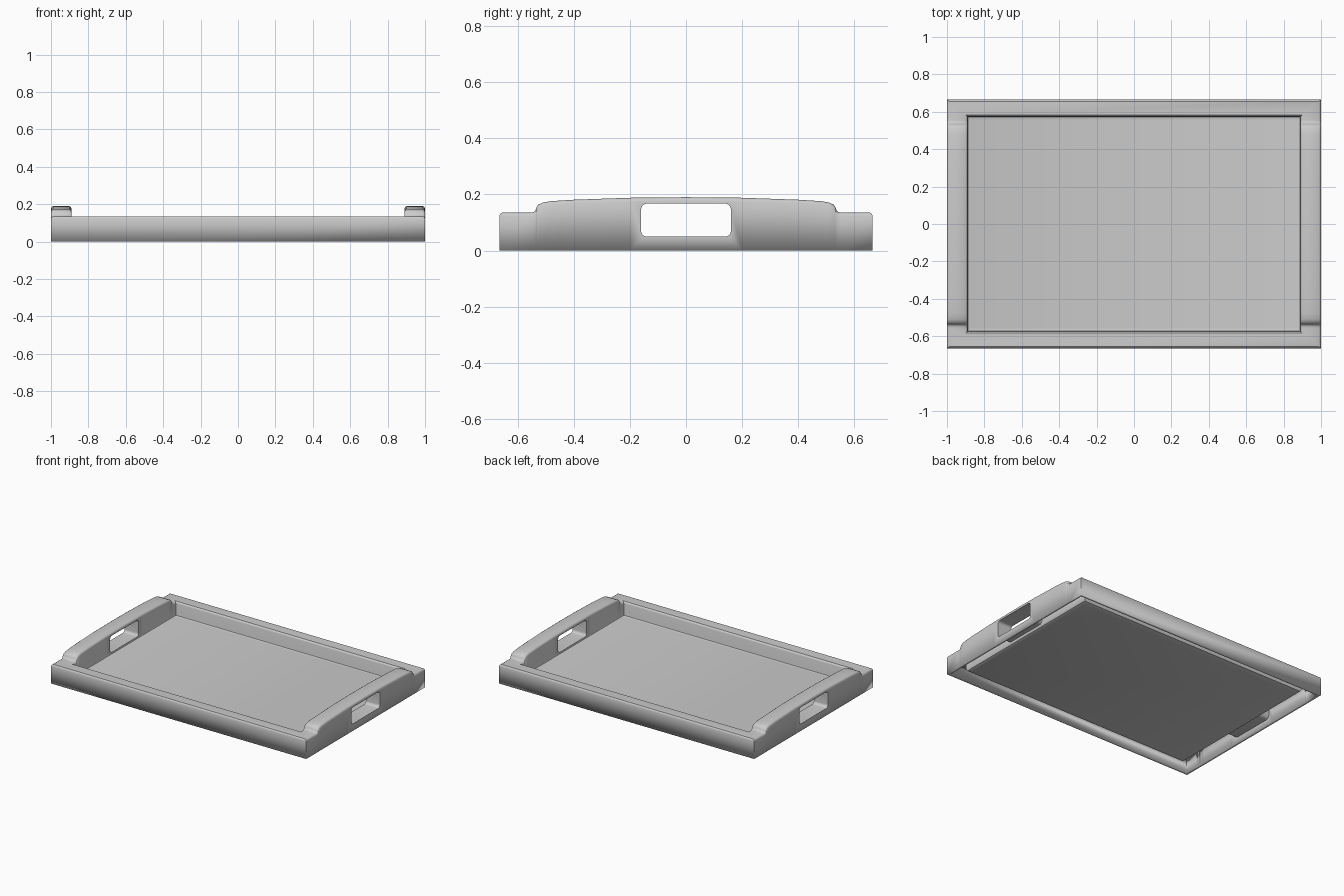
import bpy, bmesh, math

if "Cube" in bpy.data.objects:
    bpy.data.objects.remove(bpy.data.objects["Cube"])

X, Y, RAIL = 1.0, 0.665, 0.135      # outer half sizes, rail height
WX, WY = 0.11, 0.09                 # border widths
T, FLOOR = 0.016, 0.038             # shell thickness, floor top


def top_height(y):
    """Height of the end walls: low corners, rounded step, shallow arch."""
    pts = [(0, .190), (.2, .188), (.4, .181), (.48, .176), (.51, .171),
           (.527, .163), (.533, .153), (.537, .142), (.545, .136), (.555, RAIL)]
    a = abs(y)
    for (y0, z0), (y1, z1) in zip(pts, pts[1:]):
        if a <= y1:
            return z0 + (z1 - z0) * (a - y0) / (y1 - y0)
    return RAIL


def section(h):
    """Border profile: (fraction across the border, height)."""
    r = .012
    return [(0, 0), (0, h - r), (.03, h - r * .4), (.1, h), (.9, h),
            (.97, h - r * .4), (1, h - r), (1, FLOOR + .01),
            (1.03, FLOOR + .003), (1.1, FLOOR)]


def new_object(name, bm):
    bmesh.ops.recalc_face_normals(bm, faces=bm.faces)
    me = bpy.data.meshes.new(name)
    bm.to_mesh(me)
    bm.free()
    ob = bpy.data.objects.new(name, me)
    bpy.context.collection.objects.link(ob)
    return ob


def smooth(ob):
    bpy.ops.object.select_all(action='DESELECT')
    ob.select_set(True)
    bpy.context.view_layer.objects.active = ob
    bpy.ops.object.shade_smooth_by_angle(angle=math.radians(35))


def rounded_rect(grow=0.0):
    """Hand hole outline in y, z."""
    hy, z0, z1, r = .16 + grow, .05 - grow, .167 + grow, .02 + grow
    out = []
    for i, (cy, cz) in enumerate([(hy - r, z1 - r), (-hy + r, z1 - r),
                                  (-hy + r, z0 + r), (hy - r, z0 + r)]):
        for k in range(6):
            a = math.pi / 2 * (i + k / 5)
            out.append((cy + r * math.cos(a), cz + r * math.sin(a)))
    return out


# Tray shell: border profile swept round the rectangle with mitred corners
half = [0, .1, .2, .3, .4, .48, .51, .527, .533, .537, .545, .555]
ys = sorted({s * v for v in half for s in (1, -1)})
stations = [(X, -Y)] + [(X, y) for y in ys] + [(X, Y), (-X, Y)]
stations += [(-X, y) for y in reversed(ys)] + [(-X, -Y)]
bm = bmesh.new()
rings = []
for x, y in stations:
    corner = abs(y) == Y
    ring = []
    for f, z in section(top_height(y)):
        px = math.copysign(X - f * WX, x)
        py = math.copysign(Y - f * WY, y) if corner else y
        ring.append(bm.verts.new((px, py, z)))
    rings.append(ring)
for a, b in zip(rings, rings[1:] + rings[:1]):
    for i in range(len(a) - 1):
        bm.faces.new((a[i], b[i], b[i + 1], a[i + 1]))
floor = bm.faces.new([r[-1] for r in rings])
bm.normal_update()
bmesh.ops.recalc_face_normals(bm, faces=bm.faces)
bm.normal_update()
flip = floor.normal.z < 0
me = bpy.data.meshes.new("tray_shell")
if flip:
    bmesh.ops.reverse_faces(bm, faces=bm.faces)
bm.to_mesh(me)
bm.free()
tray = bpy.data.objects.new("tray_shell", me)
bpy.context.collection.objects.link(tray)
m = tray.modifiers.new("thickness", 'SOLIDIFY')
m.thickness, m.offset, m.use_even_offset = T, -1, True

# Hand holes through both end walls
bm = bmesh.new()
loops = [[bm.verts.new((x, y, z)) for y, z in rounded_rect()] for x in (-1.2, 1.2)]
n = len(loops[0])
for i in range(n):
    j = (i + 1) % n
    bm.faces.new((loops[0][i], loops[0][j], loops[1][j], loops[1][i]))
bm.faces.new(loops[0])
bm.faces.new(loops[1])
cutter = new_object("hand_hole_cutter", bm)
cutter.hide_render = True
cutter.hide_set(True)
b = tray.modifiers.new("hand_holes", 'BOOLEAN')
b.operation, b.solver, b.object = 'DIFFERENCE', 'EXACT', cutter
smooth(tray)

# Liners joining the two skins round each hand hole
for side, name in ((1, "right_hand_hole_liner"), (-1, "left_hand_hole_liner")):
    bm = bmesh.new()
    x0, x1 = side * (X - WX + T), side * (X - T)
    loops = [[bm.verts.new((x, y, z)) for y, z in rounded_rect(g)]
             for x, g in ((x0, 0), (x1, 0), (x1, .007), (x0, .007))]
    for k in range(4):
        p, q = loops[k], loops[(k + 1) % 4]
        for i in range(n):
            j = (i + 1) % n
            bm.faces.new((p[i], p[j], q[j], q[i]))
    smooth(new_object(name, bm))
